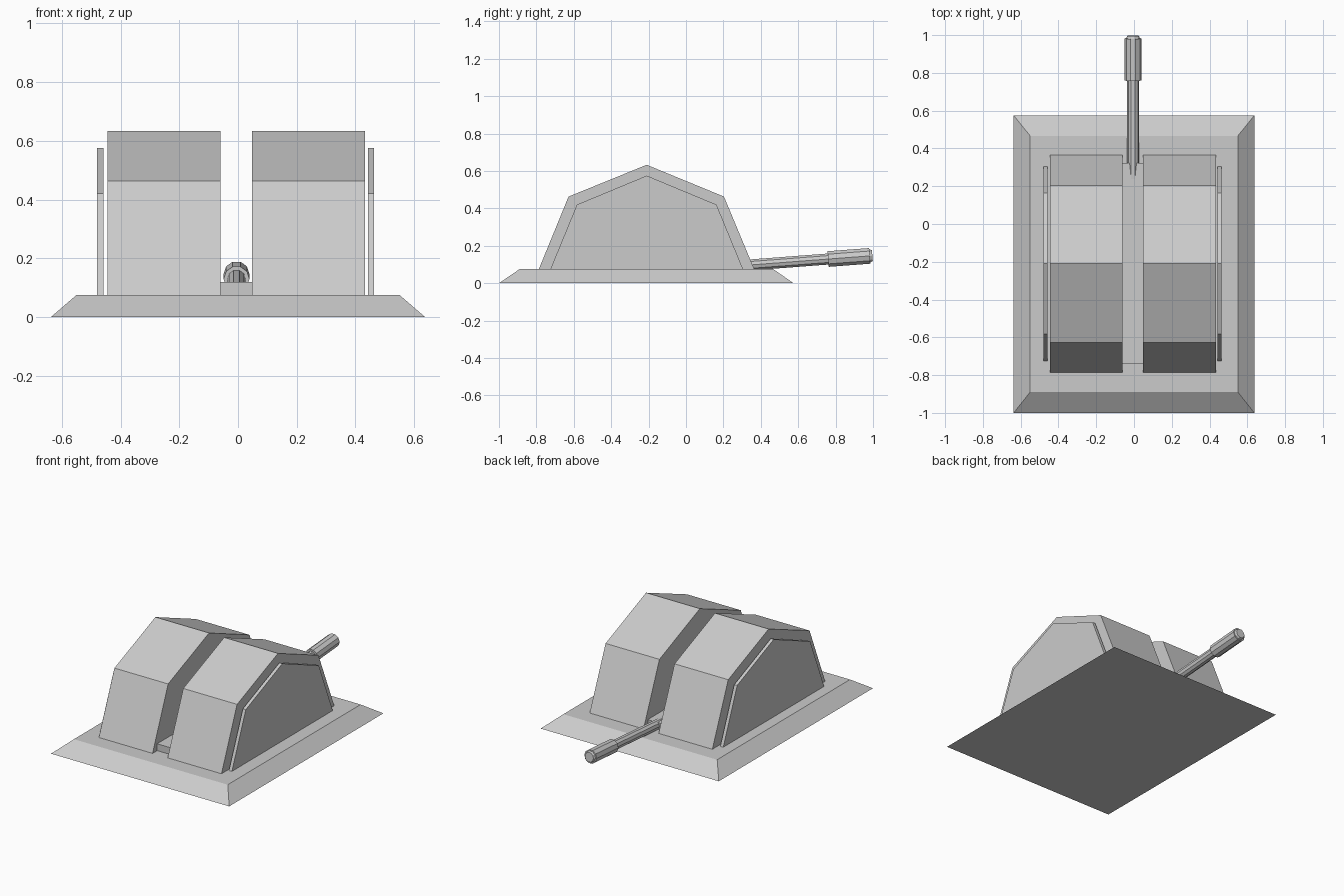
import bpy, bmesh, math
from mathutils import Matrix, Vector

if "Cube" in bpy.data.objects:
    bpy.data.objects.remove(bpy.data.objects["Cube"])


def finish(name, bm):
    bmesh.ops.recalc_face_normals(bm, faces=bm.faces)
    mesh = bpy.data.meshes.new(name)
    bm.to_mesh(mesh)
    bm.free()
    obj = bpy.data.objects.new(name, mesh)
    bpy.context.collection.objects.link(obj)
    return obj


def extrude_profile(name, profile, x0, x1):
    """Extrude a (y, z) outline along x."""
    bm = bmesh.new()
    face = bm.faces.new([bm.verts.new((x0, y, z)) for y, z in profile])
    new = bmesh.ops.extrude_face_region(bm, geom=[face])["geom"]
    verts = [v for v in new if isinstance(v, bmesh.types.BMVert)]
    bmesh.ops.translate(bm, verts=verts, vec=(x1 - x0, 0, 0))
    return finish(name, bm)


def lathe(name, rings, start, direction, sides=10):
    """Closed faceted bar from (distance, radius) rings along a direction."""
    rot = direction.to_track_quat('Z', 'Y').to_matrix().to_4x4()
    place = Matrix.Translation(start) @ rot
    bm = bmesh.new()
    loops = []
    for d, r in rings:
        loops.append([bm.verts.new(place @ Vector((
            r * math.cos(2 * math.pi * i / sides),
            r * math.sin(2 * math.pi * i / sides), d))) for i in range(sides)])
    for a, b in zip(loops, loops[1:]):
        for i in range(sides):
            j = (i + 1) % sides
            bm.faces.new((a[i], a[j], b[j], b[i]))
    bm.faces.new(loops[0])
    bm.faces.new(loops[-1])
    return finish(name, bm)


# Sloped base plate
bm = bmesh.new()
bmesh.ops.create_cube(bm, size=1)
for v in bm.verts:
    top = v.co.z > 0
    x = 0.55 if top else 0.637
    front, back = (-0.89, 0.467) if top else (-1.0, 0.575)
    v.co = (x if v.co.x > 0 else -x, back if v.co.y > 0 else front,
            0.075 if top else 0)
finish("base_plate", bm)

# Twin pedal housings and their thin side panels
housing = [(-0.787, 0.075), (-0.628, 0.463), (-0.21, 0.633),
           (0.203, 0.463), (0.365, 0.075)]
panel = [(-0.725, 0.075), (-0.583, 0.42), (-0.21, 0.575),
         (0.163, 0.42), (0.305, 0.075)]
for side, h, p in (("left", (-0.444, -0.06), (-0.48, -0.459)),
                   ("right", (0.048, 0.433), (0.443, 0.464))):
    extrude_profile(side + "_housing", housing, *h)
    extrude_profile(side + "_side_panel", panel, *p)

# Low block in the channel between the housings
extrude_profile("channel_block", [(-0.74, 0.07), (-0.74, 0.119),
                                  (0.322, 0.119), (0.322, 0.07)], -0.06, 0.048)

# Lever rod and grip
start = Vector((-0.005, 0.1, 0.079))
direction = Vector((0, 1, 0.076)).normalized()
lathe("lever_rod", [(0, 0.031), (0.68, 0.031)], start, direction)
lathe("lever_grip", [(0.662, 0.044), (0.885, 0.044), (0.885, 0.036),
                     (0.899, 0.031)], start, direction)
